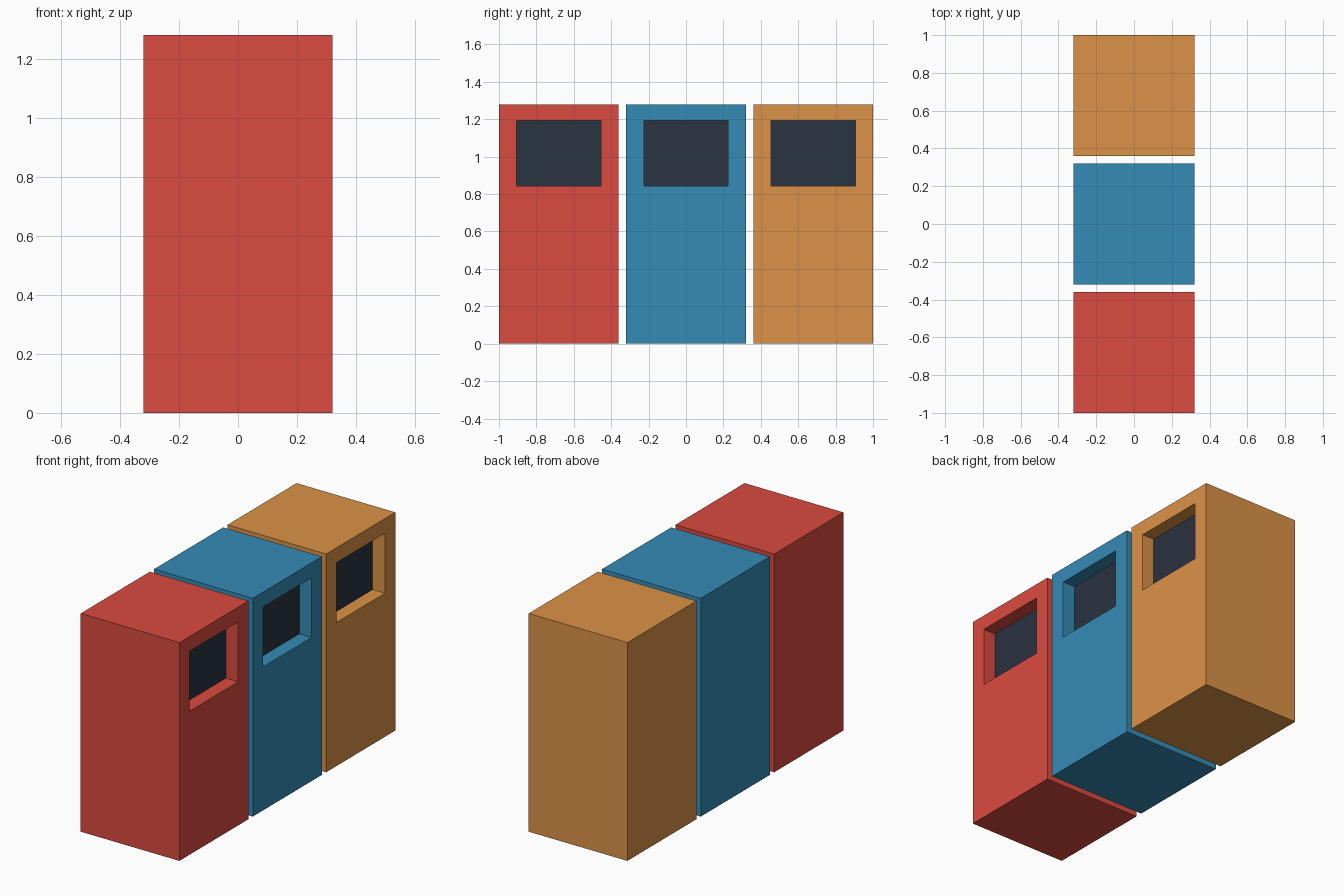
import bpy, bmesh
from mathutils import Vector

if "Cube" in bpy.data.objects:
    bpy.data.objects.remove(bpy.data.objects["Cube"])

SIZE, HEIGHT, DEPTH = 0.64, 1.28, 0.08


def material(name, color):
    m = bpy.data.materials.new(name)
    m.diffuse_color = (*color, 1)
    m.use_nodes = True
    m.node_tree.nodes["Principled BSDF"].inputs["Base Color"].default_value = m.diffuse_color
    return m


def cabinet(name, y, body_mat, window_mat):
    bm = bmesh.new()
    bmesh.ops.create_cube(bm, size=1)
    bmesh.ops.scale(bm, vec=(SIZE, SIZE, HEIGHT), verts=bm.verts)
    bmesh.ops.translate(bm, vec=(0, 0, HEIGHT / 2), verts=bm.verts)

    # window opening on the right side
    window = max(bm.faces, key=lambda f: f.calc_center_median().x)
    bmesh.ops.inset_individual(bm, faces=[window], thickness=0.1)
    for v in window.verts:
        v.co.y = 0.225 if v.co.y > 0 else -0.225
        v.co.z = 1.193 if v.co.z > HEIGHT / 2 else 0.842

    # recess with dark pane at the back
    pane = bmesh.ops.extrude_discrete_faces(bm, faces=[window])["faces"][0]
    bmesh.ops.translate(bm, vec=Vector((-DEPTH, 0, 0)), verts=pane.verts)
    pane.material_index = 1

    bmesh.ops.recalc_face_normals(bm, faces=bm.faces)
    mesh = bpy.data.meshes.new(name)
    bm.to_mesh(mesh)
    bm.free()
    mesh.materials.append(body_mat)
    mesh.materials.append(window_mat)
    obj = bpy.data.objects.new(name, mesh)
    obj.location.y = y
    bpy.context.collection.objects.link(obj)


dark = material("dark_pane", (0.023, 0.033, 0.053))
colors = [("red", (0.70, 0.07, 0.05)),
          ("blue", (0.036, 0.26, 0.47)),
          ("orange", (0.72, 0.29, 0.065))]

# row of three cabinets
for i, (label, color) in enumerate(colors):
    cabinet(label + "_cabinet", (i - 1) * 0.68, material(label, color), dark)
